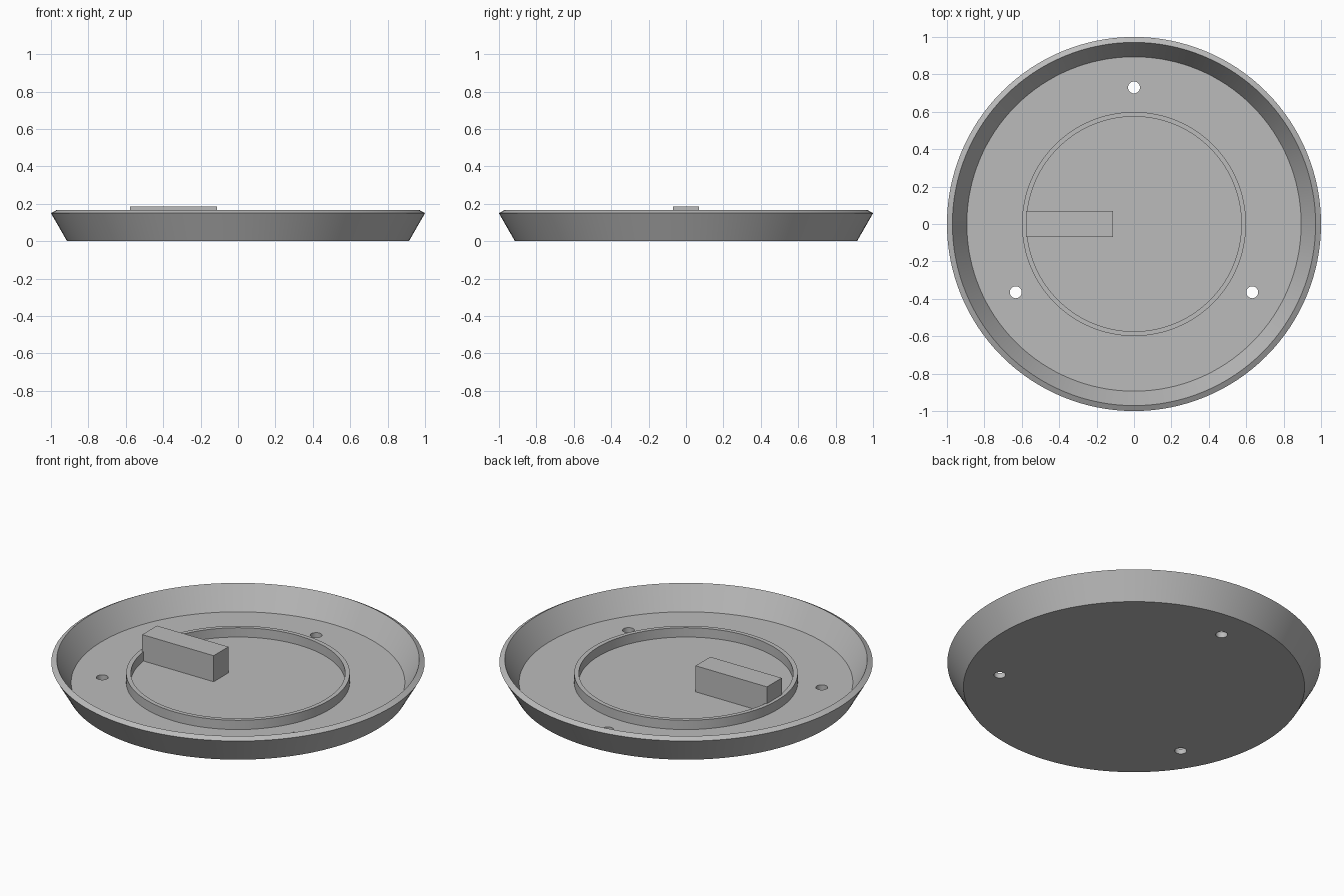
import bpy, bmesh, math

if "Cube" in bpy.data.objects:
    bpy.data.objects.remove(bpy.data.objects["Cube"])

SEGMENTS = 128
FLOOR = 0.031

grey = bpy.data.materials.new("plain_grey")
grey.diffuse_color = (0.5, 0.5, 0.5, 1)
grey.use_nodes = True
grey.node_tree.nodes["Principled BSDF"].inputs["Base Color"].default_value = grey.diffuse_color


def finish(name, bm):
    """Turn a bmesh into a named grey object."""
    bmesh.ops.recalc_face_normals(bm, faces=bm.faces)
    mesh = bpy.data.meshes.new(name)
    bm.to_mesh(mesh)
    bm.free()
    mesh.materials.append(grey)
    obj = bpy.data.objects.new(name, mesh)
    bpy.context.collection.objects.link(obj)
    return obj


def lathe(name, profile, closed):
    """Revolve (radius, z) points; open profiles get flat end caps."""
    bm = bmesh.new()
    rings = []
    for r, z in profile:
        rings.append([bm.verts.new((r * math.cos(a), r * math.sin(a), z))
                      for a in (2 * math.pi * i / SEGMENTS for i in range(SEGMENTS))])
    pairs = list(zip(rings, rings[1:]))
    if closed:
        pairs.append((rings[-1], rings[0]))
    else:
        bm.faces.new(rings[0])
        bm.faces.new(rings[-1])
    for a, b in pairs:
        for i in range(SEGMENTS):
            j = (i + 1) % SEGMENTS
            bm.faces.new((a[i], a[j], b[j], b[i]))
    return finish(name, bm)


def activate(obj):
    bpy.ops.object.select_all(action='DESELECT')
    obj.select_set(True)
    bpy.context.view_layer.objects.active = obj


# Dish with a flared wall and a slanted lip
tray = lathe("tray", [(0.914, 0), (1.0, 0.15), (0.971, 0.166), (0.894, FLOOR)], False)

# Three screw holes through the floor
for k in range(3):
    a = math.radians(90 + 120 * k)
    bpy.ops.mesh.primitive_cylinder_add(vertices=32, radius=0.032, depth=0.2,
                                        location=(0.73 * math.cos(a), 0.73 * math.sin(a), 0))
    cutter = bpy.context.object
    cutter.name = "hole_cutter"
    cutter.hide_render = True
    cutter.data.materials.append(grey)
    mod = tray.modifiers.new("hole", 'BOOLEAN')
    mod.operation = 'DIFFERENCE'
    mod.solver = 'EXACT'
    mod.object = cutter
    activate(tray)
    bpy.ops.object.modifier_apply(modifier=mod.name)
    bpy.data.objects.remove(cutter)

# Low raised ring on the floor
ring = lathe("raised_ring", [(0.599, FLOOR), (0.599, 0.086),
                             (0.574, 0.086), (0.574, FLOOR)], True)

# Rectangular block reaching inward from the ring
bm = bmesh.new()
bmesh.ops.create_cube(bm, size=1)
bmesh.ops.scale(bm, verts=bm.verts, vec=(0.467, 0.138, 0.185 - FLOOR))
bmesh.ops.translate(bm, verts=bm.verts, vec=(-0.3445, 0, (0.185 + FLOOR) / 2))
finish("block", bm)

# Smooth round walls, crisp rims
for obj in (tray, ring):
    activate(obj)
    bpy.ops.object.shade_smooth_by_angle(angle=math.radians(30))
